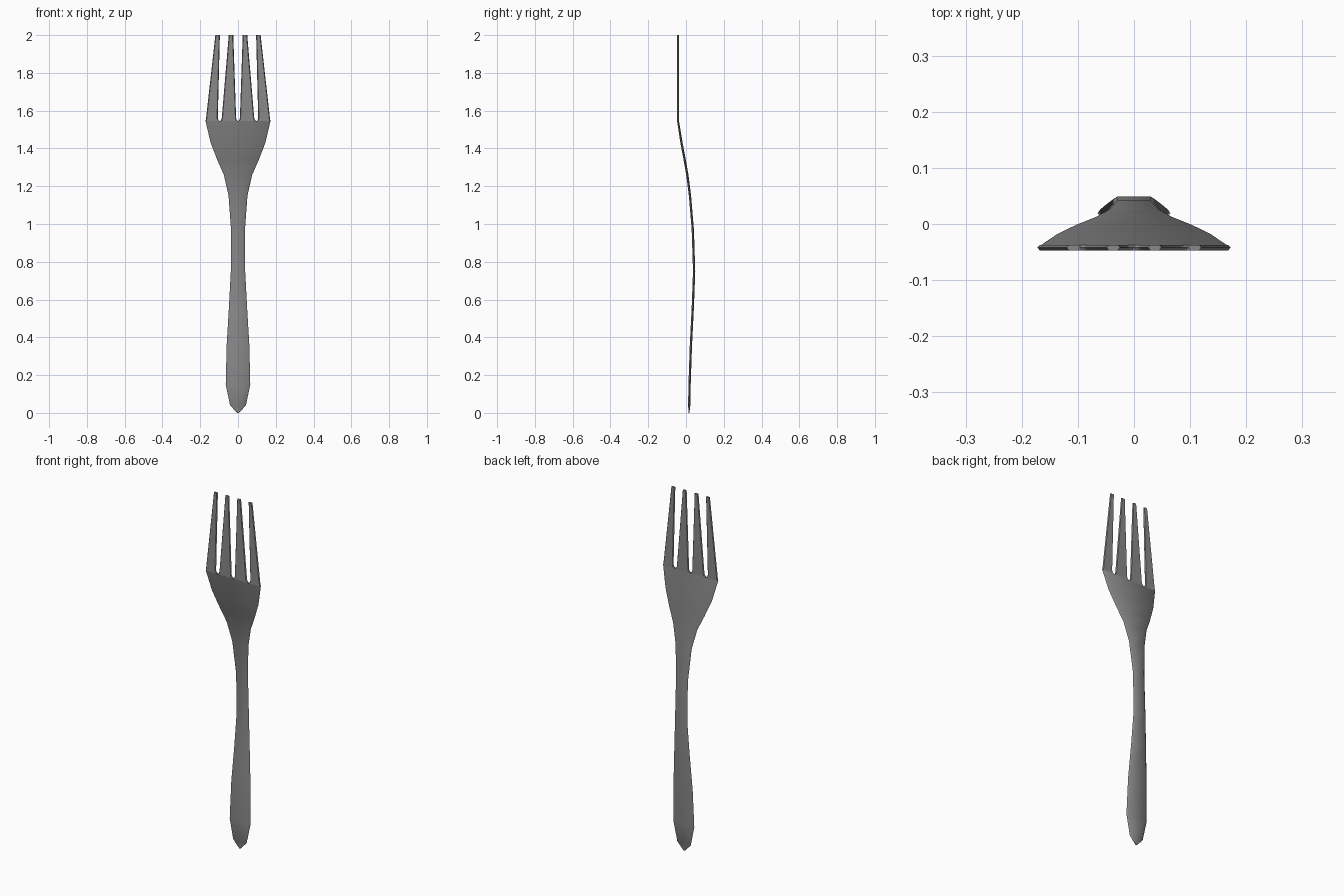
import bpy, bmesh

if "Cube" in bpy.data.objects:
    bpy.data.objects.remove(bpy.data.objects["Cube"])

steel = bpy.data.materials.new("steel grey")
steel.diffuse_color = (0.25, 0.25, 0.25, 1)
steel.use_nodes = True
steel.node_tree.nodes["Principled BSDF"].inputs["Base Color"].default_value = steel.diffuse_color


def loft(name, sections):
    """Loft thin slabs with pointed edges; section = (z, x_left, x_right, y, half_thickness, edge)."""
    bm = bmesh.new()
    rings = []
    for z, a, b, y, t, e in sections:
        pts = [(a, y), (a + e, y - t), (b - e, y - t), (b, y), (b - e, y + t), (a + e, y + t)]
        rings.append([bm.verts.new((px, py, z)) for px, py in pts])
    for r, s in zip(rings, rings[1:]):
        for i in range(6):
            j = (i + 1) % 6
            bm.faces.new((r[i], r[j], s[j], s[i]))
    bm.faces.new(rings[0][::-1])
    bm.faces.new(rings[-1])
    bmesh.ops.recalc_face_normals(bm, faces=bm.faces)
    mesh = bpy.data.meshes.new(name)
    bm.to_mesh(mesh)
    bm.free()
    mesh.materials.append(steel)
    ob = bpy.data.objects.new(name, mesh)
    bpy.context.collection.objects.link(ob)
    bpy.context.view_layer.objects.active = ob
    ob.select_set(True)
    bpy.ops.object.shade_smooth_by_angle(angle=0.7)
    ob.select_set(False)
    return ob


# handle, neck and bowl: z, half width, y centre
profile = [(0.0, 0.005, 0.016), (0.04, 0.042, 0.017), (0.15, 0.065, 0.019),
           (0.36, 0.06, 0.026), (0.56, 0.048, 0.036), (0.75, 0.038, 0.043),
           (0.97, 0.037, 0.036), (1.15, 0.05, 0.021), (1.26, 0.075, 0.007),
           (1.34, 0.11, -0.007), (1.43, 0.145, -0.024), (1.545, 0.172, -0.042)]
loft("handle_and_bowl", [(z, -w, w, y, 0.002 if z == 0 else 0.006 if z < 1.5 else 0.005,
                          min(0.008, w * 0.4)) for z, w, y in profile])

# tines: bottom corners rounded into the slots; outer and inner pair mirrored
Y = -0.042
outer = [(1.545, 0.097, 0.172), (1.549, 0.103, 0.171), (1.56, 0.107, 0.169), (2.0, 0.096, 0.120)]
inner = [(1.545, 0.0, 0.097), (1.549, 0.006, 0.090), (1.56, 0.010, 0.086), (2.0, 0.025, 0.049)]
for label, rows in (("outer", outer), ("inner", inner)):
    for side, s in (("left", -1), ("right", 1)):
        loft(f"{label}_tine_{side}",
             [(z, min(s * a, s * b), max(s * a, s * b), Y, 0.005, 0.004) for z, a, b in rows])
